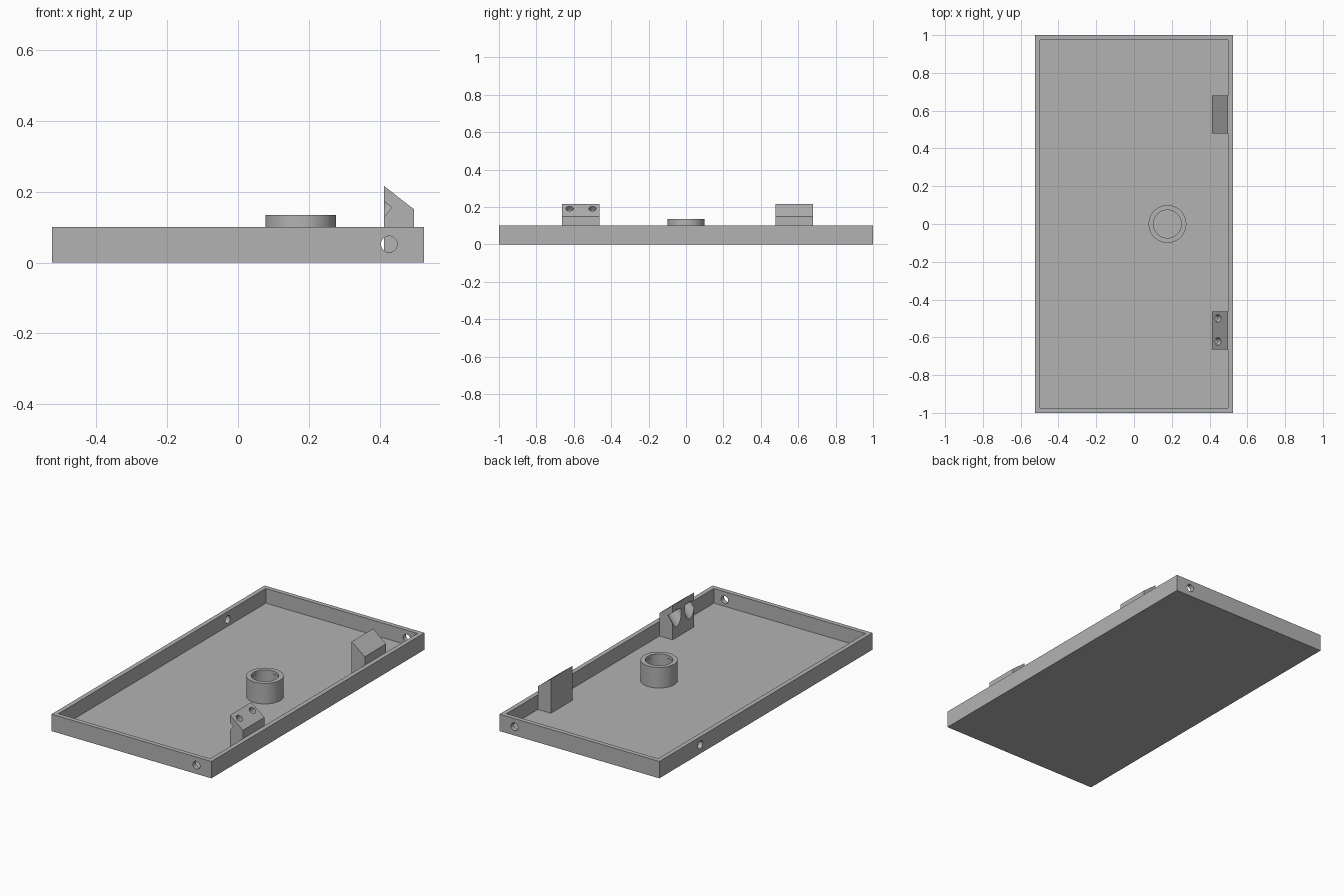
import bpy, bmesh, math
from mathutils import Vector

cube = bpy.data.objects.get("Cube")
if cube:
    bpy.data.objects.remove(cube, do_unlink=True)

grey = bpy.data.materials.new("plain grey")
grey.use_nodes = True
GREY = (0.45, 0.45, 0.45, 1)
grey.diffuse_color = GREY
grey.node_tree.nodes["Principled BSDF"].inputs["Base Color"].default_value = GREY

HALF_X, HALF_Y, HEIGHT = 0.525, 1.0, 0.1
WALL, FLOOR = 0.027, 0.013
INNER_X = HALF_X - WALL


def finish(bm, name):
    bmesh.ops.recalc_face_normals(bm, faces=bm.faces)
    mesh = bpy.data.meshes.new(name)
    bm.to_mesh(mesh)
    bm.free()
    ob = bpy.data.objects.new(name, mesh)
    bpy.context.collection.objects.link(ob)
    mesh.materials.append(grey)
    return ob


def box(name, low, high):
    bm = bmesh.new()
    bmesh.ops.create_cube(bm, size=1)
    low, high = Vector(low), Vector(high)
    for v in bm.verts:
        v.co = (low + high) / 2 + v.co * (high - low)
    return finish(bm, name)


def rod(name, start, end, radius):
    """Solid cylinder between two points."""
    start, end = Vector(start), Vector(end)
    bm = bmesh.new()
    bmesh.ops.create_cone(bm, cap_ends=True, segments=48, radius1=radius,
                          radius2=radius, depth=(end - start).length)
    turn = (end - start).to_track_quat('Z', 'Y')
    for v in bm.verts:
        v.co = turn @ v.co + (start + end) / 2
    return finish(bm, name)


def cut(ob, cutters):
    """Subtract the cutters, then discard them."""
    for c in cutters:
        mod = ob.modifiers.new("cut", 'BOOLEAN')
        mod.operation, mod.solver, mod.object = 'DIFFERENCE', 'EXACT', c
        bpy.context.view_layer.objects.active = ob
        bpy.ops.object.modifier_apply(modifier=mod.name)
        bpy.data.objects.remove(c, do_unlink=True)


def smooth(ob):
    bpy.ops.object.select_all(action='DESELECT')
    ob.select_set(True)
    bpy.context.view_layer.objects.active = ob
    bpy.ops.object.shade_smooth_by_angle(angle=math.radians(30))


# Open tray with its floor hole and side screw holes
PORT_X, PORT_R = 0.177, 0.08
tray = box("tray", (-HALF_X, -HALF_Y, 0), (HALF_X, HALF_Y, HEIGHT))
cutters = [
    box("cavity", (-INNER_X, WALL - HALF_Y, FLOOR), (INNER_X, HALF_Y - WALL, 0.3)),
    rod("port", (PORT_X, 0, -0.1), (PORT_X, 0, 0.1), PORT_R),
]
for side in (-1, 1):
    cutters.append(rod("end_hole", (0.427, side * 0.9, 0.052),
                       (0.427, side * 1.1, 0.052), 0.023))
    cutters.append(rod("side_hole", (-0.6, side * 0.615, 0.052),
                       (-0.4, side * 0.615, 0.052), 0.023))
cut(tray, cutters)
smooth(tray)

# Collar around the port, with a narrow lip at the top
TOP = 0.135
profile = [(PORT_R, FLOOR), (0.1, FLOOR), (0.1, TOP), (0.074, TOP),
           (0.074, TOP - 0.02), (PORT_R, TOP - 0.02)]
bm = bmesh.new()
ring = [bm.verts.new((PORT_X + r, 0, z)) for r, z in profile]
edges = [bm.edges.new((a, b)) for a, b in zip(ring, ring[1:] + ring[:1])]
bmesh.ops.spin(bm, geom=ring + edges, cent=(PORT_X, 0, 0), axis=(0, 0, 1),
               angle=math.tau, steps=64, use_merge=True)
bmesh.ops.remove_doubles(bm, verts=bm.verts, dist=1e-5)
smooth(finish(bm, "port_collar"))

# Two sloped mounting blocks, each with two counterbored screw holes
LEFT, PEAK, SHOULDER = 0.412, 0.217, 0.15
run, drop = INNER_X - LEFT, PEAK - SHOULDER
normal = Vector((drop, 0, run)).normalized()
for name, y0 in (("front_mount", -0.664), ("back_mount", 0.478)):
    bm = bmesh.new()
    outline = [(LEFT, FLOOR), (INNER_X, FLOOR), (INNER_X, SHOULDER), (LEFT, PEAK)]
    face = bm.faces.new([bm.verts.new((x, y0, z)) for x, z in outline])
    out = bmesh.ops.extrude_face_region(bm, geom=[face])
    bmesh.ops.translate(bm, vec=(0, 0.201, 0),
                        verts=[v for v in out["geom"] if isinstance(v, bmesh.types.BMVert)])
    block = finish(bm, name)
    cutters = []
    for dy in (0.042, 0.164):
        hole = Vector((0.445, y0 + dy, PEAK - (0.445 - LEFT) * drop / run))
        cutters.append(rod("screw_hole", hole + normal * 0.05, hole - normal * 0.06, 0.02))
        cutters.append(rod("counterbore", hole - normal * 0.034, hole - normal * 0.16, 0.044))
    cut(block, cutters)
    smooth(block)
